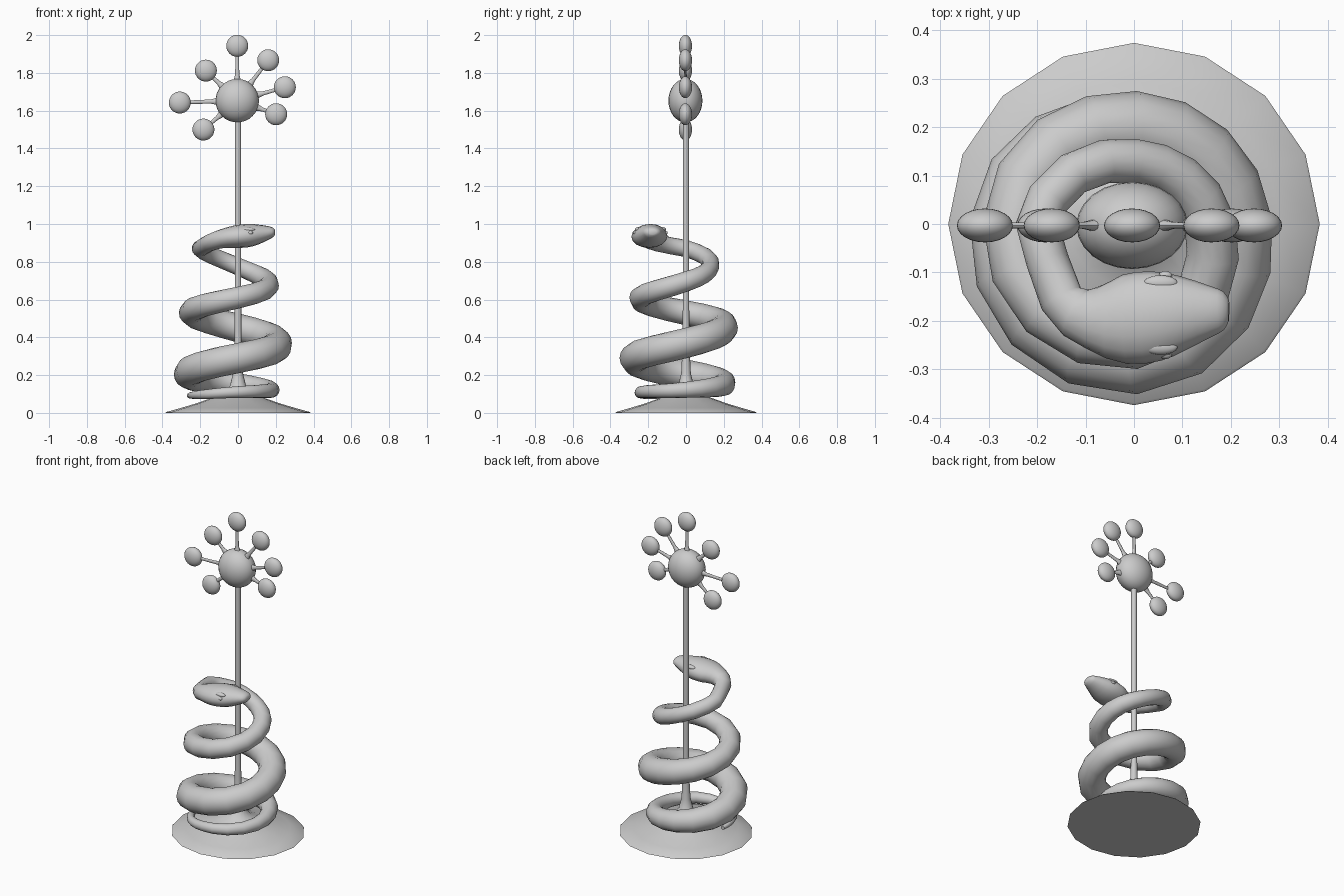
import bpy, bmesh
from math import sin, cos, radians, tau
from mathutils import Vector

if "Cube" in bpy.data.objects:
    bpy.data.objects.remove(bpy.data.objects["Cube"])


def loft(name, rings):
    """Skin a list of equal-sized vertex rings and cap both ends."""
    bm = bmesh.new()
    loops = [[bm.verts.new(p) for p in ring] for ring in rings]
    n = len(loops[0])
    for a, b in zip(loops, loops[1:]):
        for i in range(n):
            j = (i + 1) % n
            bm.faces.new((a[i], a[j], b[j], b[i]))
    bm.faces.new(loops[0])
    bm.faces.new(loops[-1])
    bmesh.ops.recalc_face_normals(bm, faces=bm.faces)
    mesh = bpy.data.meshes.new(name)
    bm.to_mesh(mesh)
    bm.free()
    obj = bpy.data.objects.new(name, mesh)
    bpy.context.collection.objects.link(obj)
    smooth(obj)
    return obj


def smooth(obj):
    bpy.ops.object.select_all(action='DESELECT')
    obj.select_set(True)
    bpy.context.view_layer.objects.active = obj
    bpy.ops.object.shade_smooth_by_angle(angle=radians(50))


def ball(name, loc, size):
    bpy.ops.mesh.primitive_uv_sphere_add(segments=24, ring_count=16, radius=1, location=loc)
    obj = bpy.context.object
    obj.name = name
    obj.scale = size
    smooth(obj)


def spline(keys, steps):
    """Catmull-Rom samples through tuples of any length."""
    k = [keys[0]] + keys + [keys[-1]]
    out = []
    for i in range(1, len(k) - 2):
        for s in range(steps):
            t = s / steps
            out.append([0.5 * (2 * b + (c - a) * t + (2 * a - 5 * b + 4 * c - d) * t * t
                               + (3 * b - a - 3 * c + d) * t ** 3)
                        for a, b, c, d in zip(*k[i - 1:i + 3])])
    return out + [list(keys[-1])]


# Flared base and pole, turned from one profile (radius, height)
profile = [(0.38, 0), (0.375, 0.005), (0.3, 0.026), (0.22, 0.05), (0.135, 0.08),
           (0.075, 0.105), (0.042, 0.145), (0.026, 0.21), (0.019, 0.35), (0.017, 0.6), (0.016, 1.6)]
loft("base_and_pole", [[(r * 1.01 * cos(tau * i / 16), r * 0.985 * sin(tau * i / 16), z)
                        for i in range(16)] for r, z in profile])

# Central ball with radiating stems and small balls
hub = Vector((-0.004, -0.003, 1.653))
ball("hub_ball", hub, (0.115, 0.09, 0.115))
tips = [(-0.004, 1.943), (0.16, 1.867), (0.248, 1.724), (0.202, 1.581),
        (-0.183, 1.5), (-0.308, 1.643), (-0.17, 1.812)]
for x, z in tips:
    tip = Vector((x, hub.y, z))
    ball("small_ball", tip, (0.058, 0.035, 0.058))
    d = (tip - hub).normalized()
    side = Vector((d.z, 0, -d.x))
    length = (tip - hub).length
    loft("stem", [[hub + d * dist + side * r * cos(tau * i / 10) + Vector((0, r * 0.65 * sin(tau * i / 10), 0))
                   for i in range(10)]
                  for dist, r in ((0.09, 0.026), (0.115, 0.017), (0.14, 0.011), (length - 0.03, 0.009))])

# Serpent body keys: angle, distance from axis, height, thickness
coil = [(180, 0.255, 0.09, 0.012), (225, 0.27, 0.097, 0.024), (270, 0.24, 0.11, 0.031),
        (360, 0.178, 0.122, 0.042), (450, 0.2, 0.15, 0.06), (540, 0.263, 0.205, 0.077),
        (630, 0.273, 0.29, 0.079), (720, 0.207, 0.37, 0.079), (810, 0.2, 0.45, 0.075),
        (900, 0.248, 0.53, 0.065), (990, 0.243, 0.61, 0.057), (1080, 0.157, 0.695, 0.053),
        (1170, 0.13, 0.775, 0.046), (1260, 0.2, 0.87, 0.045)]
path = [(r * cos(radians(a)), r * sin(radians(a)), z, t, t) for a, r, z, t in spline(coil, 4)]
# Neck and head keys: x, y, z, half width, half height
head = [path[-1], (-0.15, -0.155, 0.9, 0.046, 0.045), (-0.085, -0.193, 0.922, 0.066, 0.05),
        (-0.02, -0.197, 0.932, 0.092, 0.059), (0.045, -0.19, 0.938, 0.093, 0.062),
        (0.1, -0.184, 0.945, 0.077, 0.054), (0.16, -0.18, 0.954, 0.052, 0.036),
        (0.185, -0.179, 0.957, 0.04, 0.025), (0.196, -0.179, 0.958, 0.022, 0.013)]
path += spline(head, 2)[1:]
rings = []
for i, (x, y, z, w, h) in enumerate(path):
    c = Vector((x, y, z))
    ahead = Vector(path[min(i + 1, len(path) - 1)][:3])
    behind = Vector(path[max(i - 1, 0)][:3])
    t = (ahead - behind).normalized()
    side = t.cross(Vector((0, 0, 1))).normalized()
    up = side.cross(t)
    rings.append([c + side * w * cos(tau * k / 16) + up * h * sin(tau * k / 16) for k in range(16)])
loft("serpent", rings)

# Eyes on both sides of the head
for s in (-1, 1):
    ball("eye", (0.065, -0.188 + s * 0.081, 0.953), (0.014, 0.01, 0.01))
    ball("brow", (0.055, -0.188 + s * 0.066, 0.971), (0.035, 0.016, 0.012))
